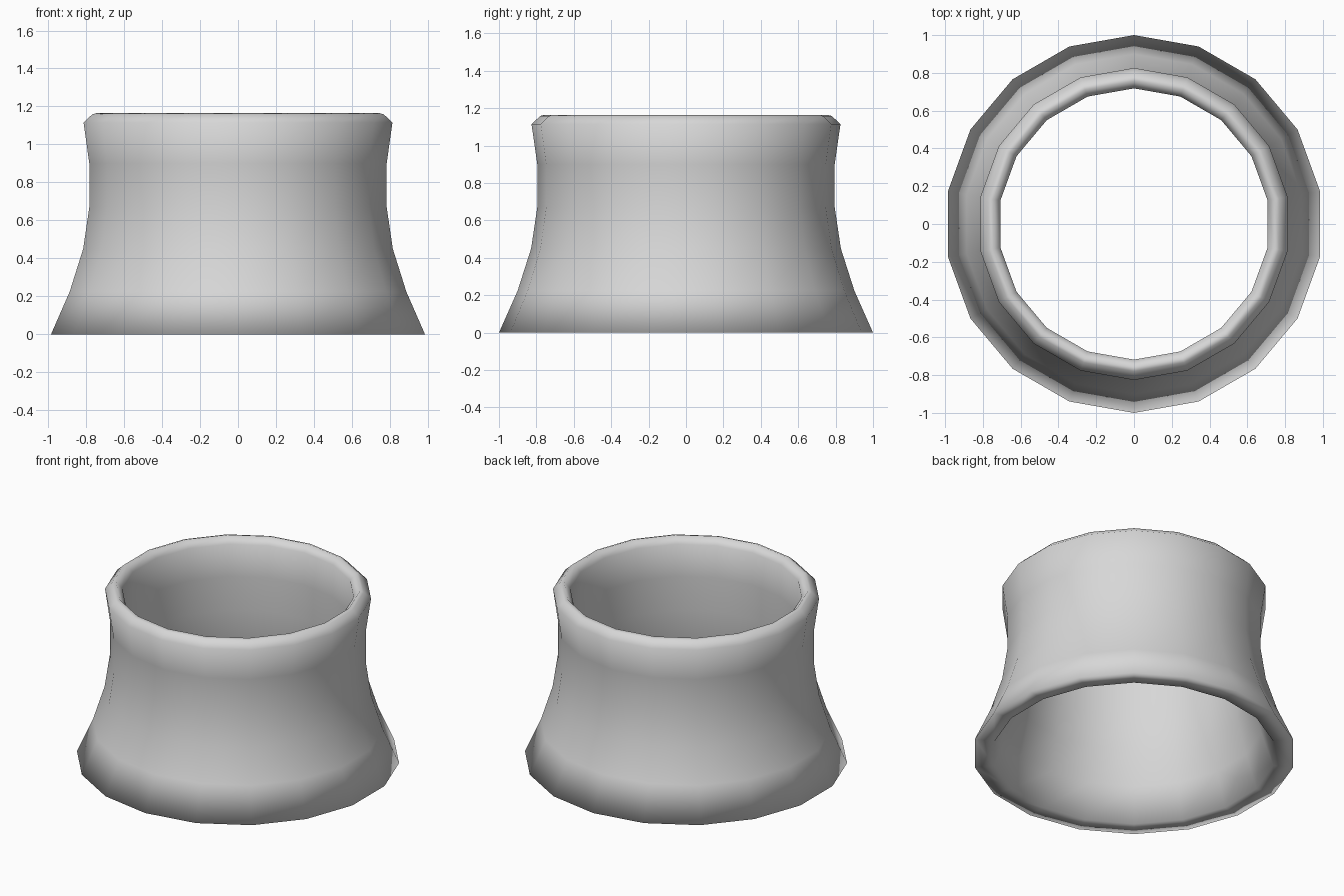
import bpy, bmesh, math

if "Cube" in bpy.data.objects:
    bpy.data.objects.remove(bpy.data.objects["Cube"])

SIDES = 18

# Closed wall section as (radius, height): up the outside, over the lip, down the inside
SECTION = [
    (1.00, 0.00), (0.90, 0.225), (0.828, 0.45), (0.795, 0.67), (0.795, 0.90), (0.826, 1.115),
    (0.78, 1.158), (0.757, 1.165),
    (0.718, 1.12), (0.718, 0.90), (0.718, 0.67), (0.742, 0.45), (0.80, 0.225), (0.875, 0.00),
]


def lathe(name, section, sides, material):
    """Revolve a closed section around z, with a corner pointing to +y."""
    bm = bmesh.new()
    rings = []
    for i in range(sides):
        a = math.pi / 2 + 2 * math.pi * i / sides
        rings.append([bm.verts.new((r * math.cos(a), r * math.sin(a), z)) for r, z in section])
    n = len(section)
    for i in range(sides):
        a, b = rings[i], rings[(i + 1) % sides]
        for j in range(n):
            k = (j + 1) % n
            bm.faces.new((a[j], b[j], b[k], a[k])).smooth = True
    bmesh.ops.recalc_face_normals(bm, faces=bm.faces)
    mesh = bpy.data.meshes.new(name)
    bm.to_mesh(mesh)
    bm.free()
    mesh.materials.append(material)
    obj = bpy.data.objects.new(name, mesh)
    bpy.context.collection.objects.link(obj)
    return obj


grey = bpy.data.materials.new("light grey")
grey.diffuse_color = (0.68, 0.68, 0.68, 1)
grey.use_nodes = True
grey.node_tree.nodes["Principled BSDF"].inputs["Base Color"].default_value = grey.diffuse_color

# Flared open collar with a rounded lip
lathe("flared_collar", SECTION, SIDES, grey)
